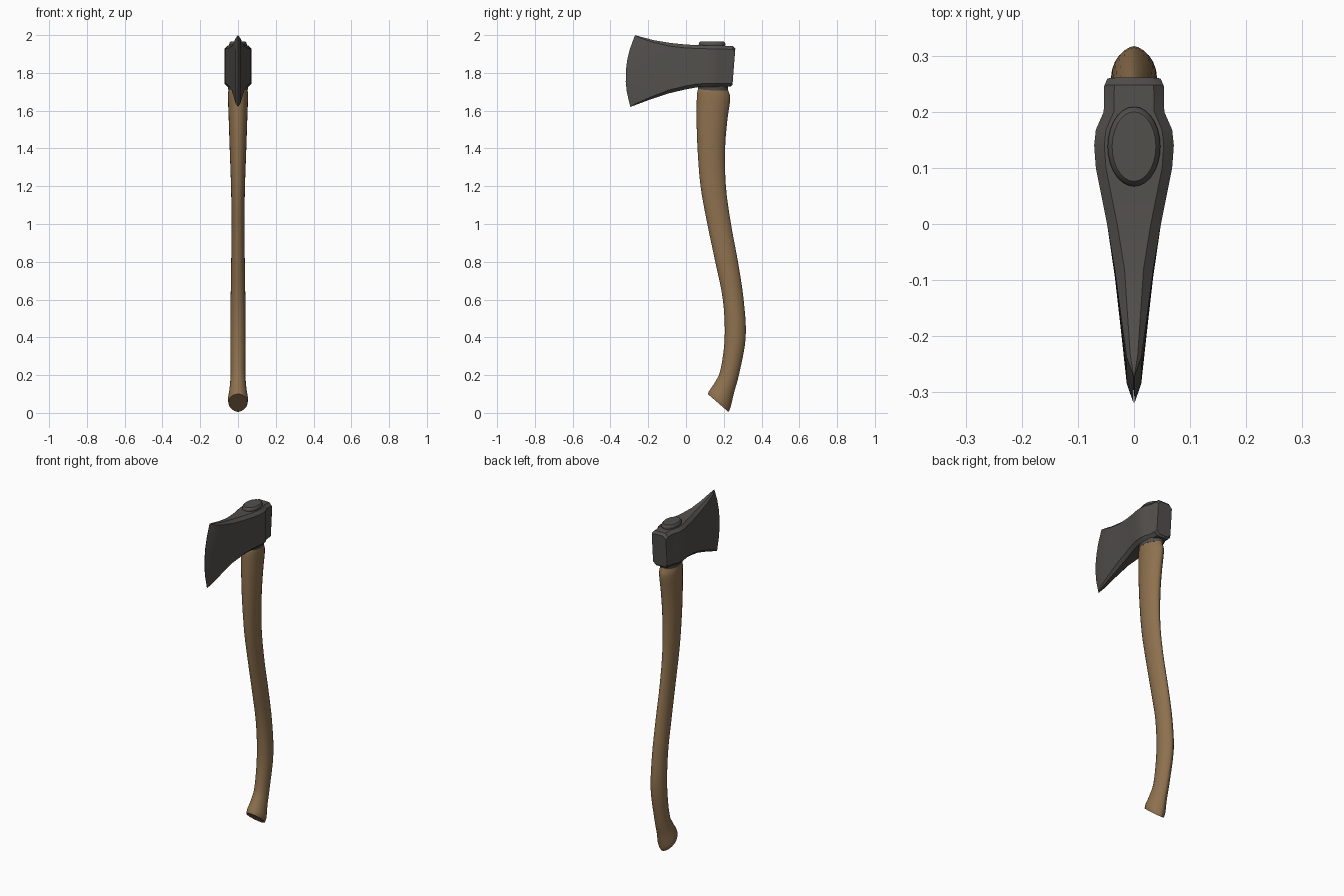
import bpy, bmesh, math

if "Cube" in bpy.data.objects:
    bpy.data.objects.remove(bpy.data.objects["Cube"])


def material(name, rgb):
    m = bpy.data.materials.new(name)
    m.diffuse_color = (*rgb, 1)
    m.use_nodes = True
    m.node_tree.nodes["Principled BSDF"].inputs["Base Color"].default_value = m.diffuse_color
    return m


wood = material("brown wood", (0.27, 0.165, 0.077))
steel = material("dark steel", (0.085, 0.079, 0.073))


def loft(name, rings, mat, angle):
    """Skin a list of equal-length closed rings and cap both ends."""
    bm = bmesh.new()
    vs = [[bm.verts.new(p) for p in r] for r in rings]
    n = len(rings[0])
    for a, b in zip(vs, vs[1:]):
        for i in range(n):
            j = (i + 1) % n
            bm.faces.new((a[i], a[j], b[j], b[i]))
    bm.faces.new(vs[0])
    bm.faces.new(vs[-1])
    bmesh.ops.recalc_face_normals(bm, faces=bm.faces)
    me = bpy.data.meshes.new(name)
    bm.to_mesh(me)
    bm.free()
    me.materials.append(mat)
    ob = bpy.data.objects.new(name, me)
    bpy.context.collection.objects.link(ob)
    bpy.ops.object.select_all(action='DESELECT')
    ob.select_set(True)
    bpy.context.view_layer.objects.active = ob
    bpy.ops.object.shade_smooth_by_angle(angle=math.radians(angle))
    return ob


def catmull(pts, steps):
    """Smooth interpolation through the control sections."""
    out = []
    for i in range(len(pts) - 1):
        p0, p1 = pts[max(i - 1, 0)], pts[i]
        p2, p3 = pts[i + 1], pts[min(i + 2, len(pts) - 1)]
        for s in range(steps):
            t = s / steps
            out.append([0.5 * (2 * b + (c - a) * t + (2 * a - 5 * b + 4 * c - d) * t * t
                               + (3 * b - a - 3 * c + d) * t ** 3)
                        for a, b, c, d in zip(p0, p1, p2, p3)])
    return out + [list(pts[-1])]


# Handle: front y, front z, back y, back z, half width
sections = [
    (0.115, 0.100, 0.225, 0.005, 0.050),
    (0.125, 0.120, 0.236, 0.030, 0.053),
    (0.155, 0.165, 0.255, 0.110, 0.044),
    (0.183, 0.230, 0.281, 0.205, 0.039),
    (0.205, 0.400, 0.316, 0.400, 0.041),
    (0.195, 0.600, 0.305, 0.600, 0.039),
    (0.155, 0.800, 0.275, 0.800, 0.036),
    (0.113, 1.000, 0.238, 1.000, 0.034),
    (0.077, 1.200, 0.211, 1.200, 0.037),
    (0.061, 1.400, 0.207, 1.400, 0.044),
    (0.056, 1.550, 0.219, 1.550, 0.049),
    (0.057, 1.660, 0.234, 1.660, 0.053),
    (0.060, 1.700, 0.226, 1.700, 0.052),
    (0.066, 1.722, 0.217, 1.722, 0.047),
]
N = 24
rings = []
for yf, zf, yb, zb, w in catmull(sections, 4):
    ring = []
    for k in range(N):
        a = 2 * math.pi * k / N
        s = (1 - math.cos(a)) / 2                  # 0 at front, 1 at back
        sn = math.sin(a)
        x = w * math.copysign(abs(sn) ** (1.25 if s > 0.5 else 1.0), sn)
        ring.append((x, yf + (yb - yf) * s, zf + (zb - zf) * s))
    rings.append(ring)
loft("handle", rings, wood, 40)

# Axe head: top y, top z, bottom y, bottom z, half width, forward bulge
stations = [
    (-0.270, 2.000, -0.295, 1.620, 0.001, 0.036),
    (-0.235, 1.990, -0.262, 1.632, 0.013, 0.035),
    (-0.170, 1.973, -0.190, 1.659, 0.022, 0.020),
    (-0.080, 1.958, -0.090, 1.692, 0.034, 0.010),
    (0.000, 1.950, 0.000, 1.713, 0.048, 0),
    (0.060, 1.947, 0.060, 1.724, 0.060, 0),
    (0.100, 1.946, 0.100, 1.725, 0.068, 0),
    (0.140, 1.945, 0.140, 1.725, 0.071, 0),
    (0.168, 1.945, 0.168, 1.725, 0.068, 0),
    (0.200, 1.944, 0.197, 1.726, 0.054, 0),
    (0.248, 1.942, 0.236, 1.727, 0.053, 0),
    (0.261, 1.928, 0.246, 1.736, 0.047, 0),
]
rings = []
for yt, zt, yb, zb, w, bulge in stations:
    c = min(0.018, w * 0.5)
    e = c / (zt - zb)
    side = [(0, w - c), (e, w)] + [(t, w) for t in (0.2, 0.35, 0.5, 0.65, 0.8)]
    side += [(1 - e, w), (1, w - c)]
    half = [(x, yt + (yb - yt) * t - bulge * 4 * t * (1 - t), zt + (zb - zt) * t)
            for t, x in side]
    rings.append(half + [(-x, y, z) for x, y, z in reversed(half)])
loft("axe_head", rings, steel, 35)


def oval_stack(name, cy, layers):
    """Stacked ellipses: half x, half y, z."""
    loft(name, [[(rx * math.cos(2 * math.pi * k / 28),
                  cy + ry * math.sin(2 * math.pi * k / 28), z) for k in range(28)]
                for rx, ry, z in layers], steel, 40)


# Rounded plug in the top of the eye, and the collar under the head
oval_stack("top_plug", 0.138, [(0.044, 0.067, 1.935), (0.047, 0.071, 1.951),
                               (0.045, 0.069, 1.959), (0.039, 0.062, 1.966)])
oval_stack("eye_collar", 0.143, [(0.051, 0.077, 1.708), (0.055, 0.082, 1.735)])
